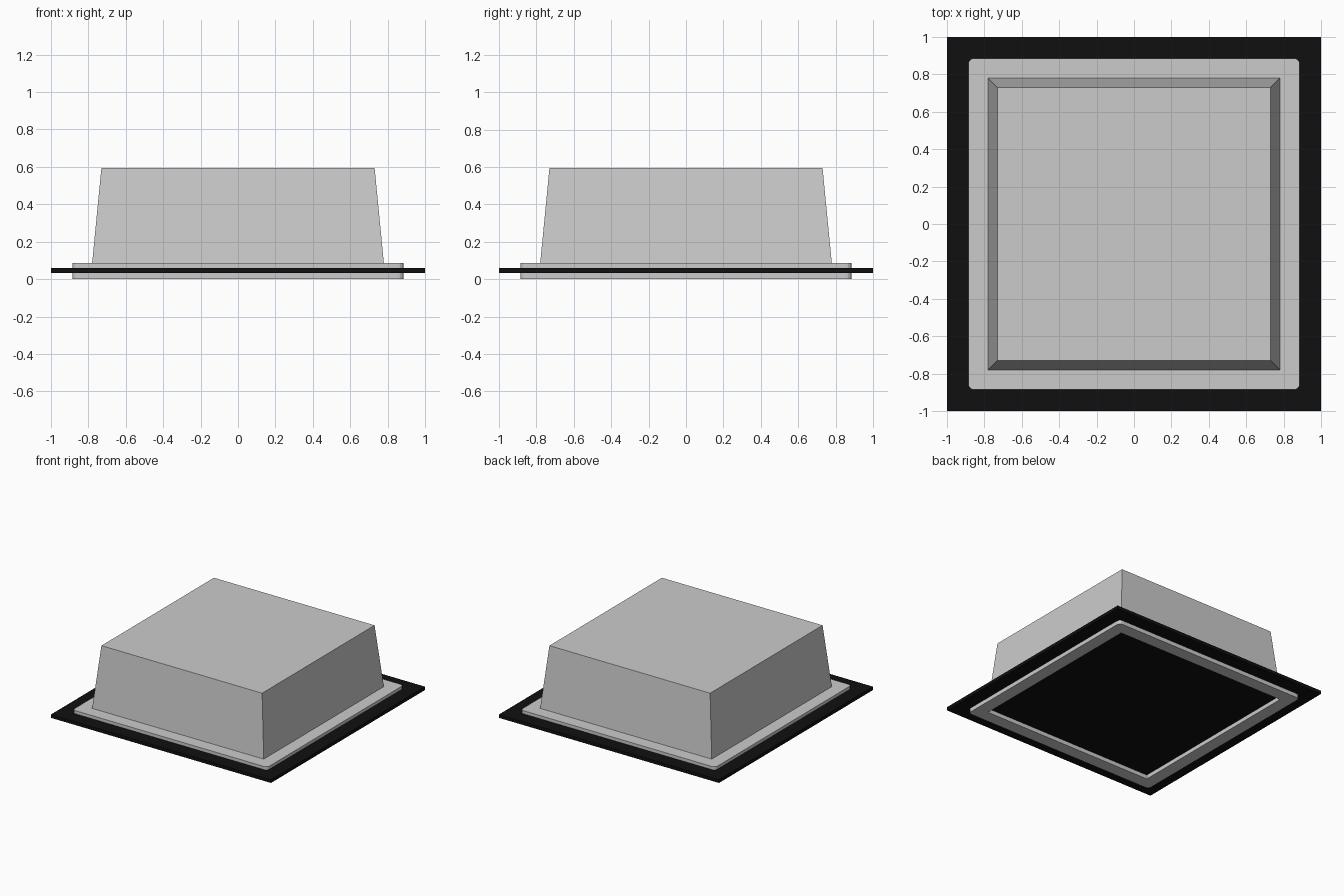
import bpy, bmesh, math

if "Cube" in bpy.data.objects:
    bpy.data.objects.remove(bpy.data.objects["Cube"])

def make_object(name, bm):
    bmesh.ops.recalc_face_normals(bm, faces=bm.faces)
    me = bpy.data.meshes.new(name)
    bm.to_mesh(me)
    bm.free()
    ob = bpy.data.objects.new(name, me)
    bpy.context.collection.objects.link(ob)
    return ob

def square_loop(bm, half, z, radius=0.0, steps=4):
    """Square of vertices, with rounded corners if a radius is given."""
    verts = []
    for k in range(4):
        a0 = k * math.pi / 2
        sx, sy = ((1, 1), (-1, 1), (-1, -1), (1, -1))[k]
        for i in range(steps + 1):
            a = a0 + i / steps * math.pi / 2
            x = sx * (half - radius) + radius * math.cos(a)
            y = sy * (half - radius) + radius * math.sin(a)
            verts.append(bm.verts.new((x, y, z)))
            if radius == 0:
                break
    return verts

def bridge(bm, a, b):
    n = len(a)
    for i in range(n):
        bm.faces.new((a[i], a[(i + 1) % n], b[(i + 1) % n], b[i]))

def flange(name, outer, inner, z0, z1):
    """Flat square ring with rounded outer corners."""
    bm = bmesh.new()
    loops = [square_loop(bm, outer, z0, 0.03), square_loop(bm, outer, z1, 0.03),
             square_loop(bm, inner, z1, 0.001), square_loop(bm, inner, z0, 0.001)]
    for i in range(4):
        bridge(bm, loops[i], loops[(i + 1) % 4])
    return make_object(name, bm)

def tapered_block(name, half0, half1, z0, z1):
    bm = bmesh.new()
    a, b = square_loop(bm, half0, z0), square_loop(bm, half1, z1)
    bridge(bm, a, b)
    bm.faces.new(a)
    bm.faces.new(b)
    return make_object(name, bm)

# Clamping frames above and below the sheet
flange("lower_frame", 0.885, 0.78, 0.0, 0.033)
flange("upper_frame", 0.885, 0.78, 0.06, 0.086)

# Thin black sheet
sheet = tapered_block("sheet", 1.0, 1.0, 0.033, 0.06)
black = bpy.data.materials.new("black")
black.diffuse_color = (0.005, 0.005, 0.005, 1)
black.use_nodes = True
black.node_tree.nodes["Principled BSDF"].inputs["Base Color"].default_value = black.diffuse_color
sheet.data.materials.append(black)

# Tapered hood
tapered_block("hood", 0.782, 0.73, 0.06, 0.595)
